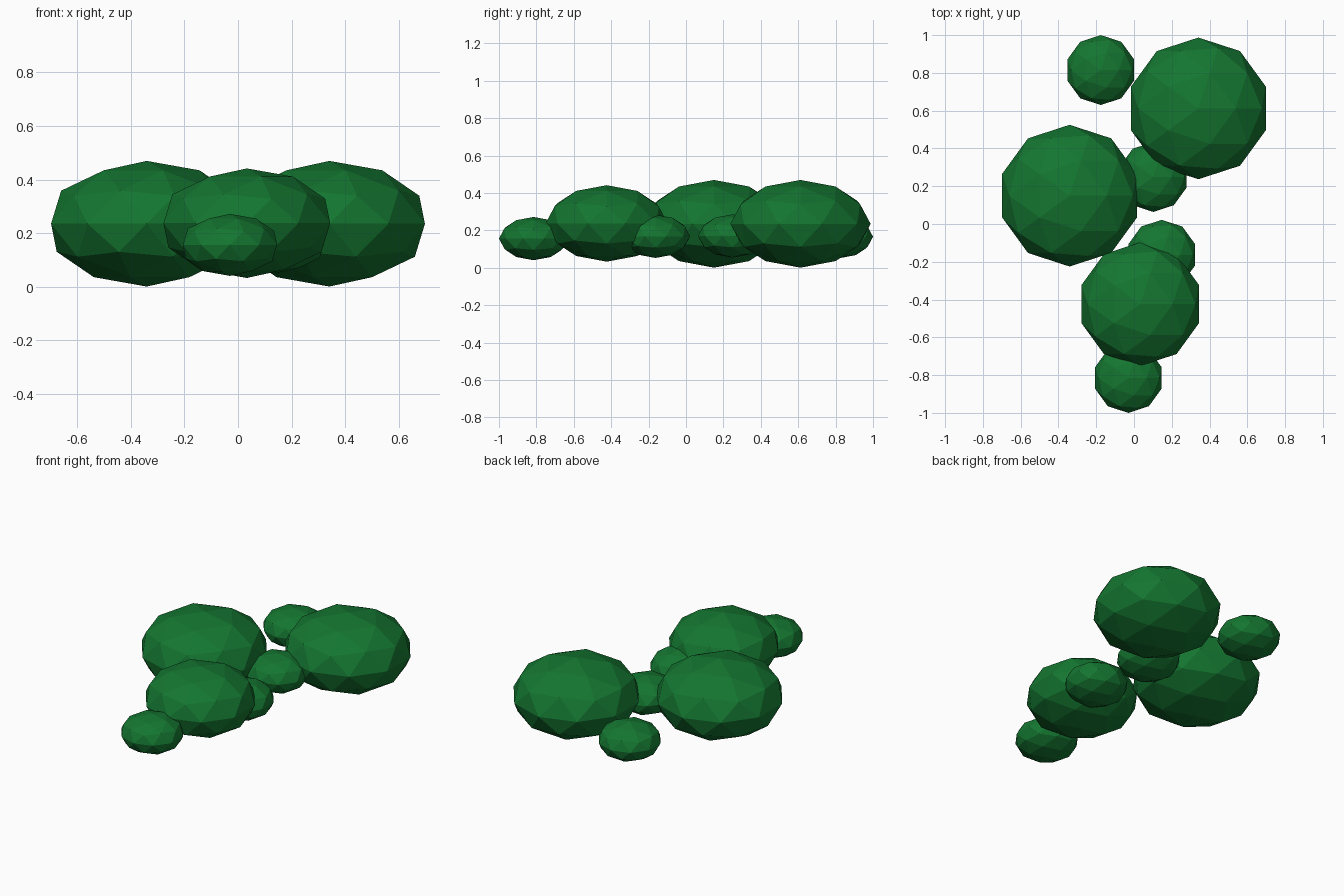
import bpy

if "Cube" in bpy.data.objects:
    bpy.data.objects.remove(bpy.data.objects["Cube"])

# Shared foliage material
green = bpy.data.materials.new("foliage_green")
green.diffuse_color = (0.007, 0.18, 0.03, 1.0)
green.use_nodes = True
green.node_tree.nodes["Principled BSDF"].inputs["Base Color"].default_value = green.diffuse_color

FLATTEN = 0.625  # height relative to width


def leaf_clump(name, x, y, z, radius):
    """Flat-shaded, squashed low-poly ball."""
    bpy.ops.mesh.primitive_ico_sphere_add(
        subdivisions=2, radius=radius, location=(x, y, z))
    clump = bpy.context.object
    clump.name = name
    clump.scale.z = FLATTEN
    clump.data.materials.append(green)
    return clump


# Large clumps
leaf_clump("large_clump_left", -0.341, 0.150, 0.235, 0.375)
leaf_clump("large_clump_right", 0.341, 0.612, 0.235, 0.375)

# Medium clump
leaf_clump("medium_clump_front", 0.033, -0.424, 0.237, 0.327)

# Small filler clumps
leaf_clump("small_clump_front", -0.030, -0.815, 0.156, 0.185)
leaf_clump("small_clump_middle", 0.147, -0.163, 0.168, 0.185)
leaf_clump("small_clump_inner", 0.102, 0.249, 0.170, 0.185)
leaf_clump("small_clump_back", -0.176, 0.815, 0.166, 0.185)
